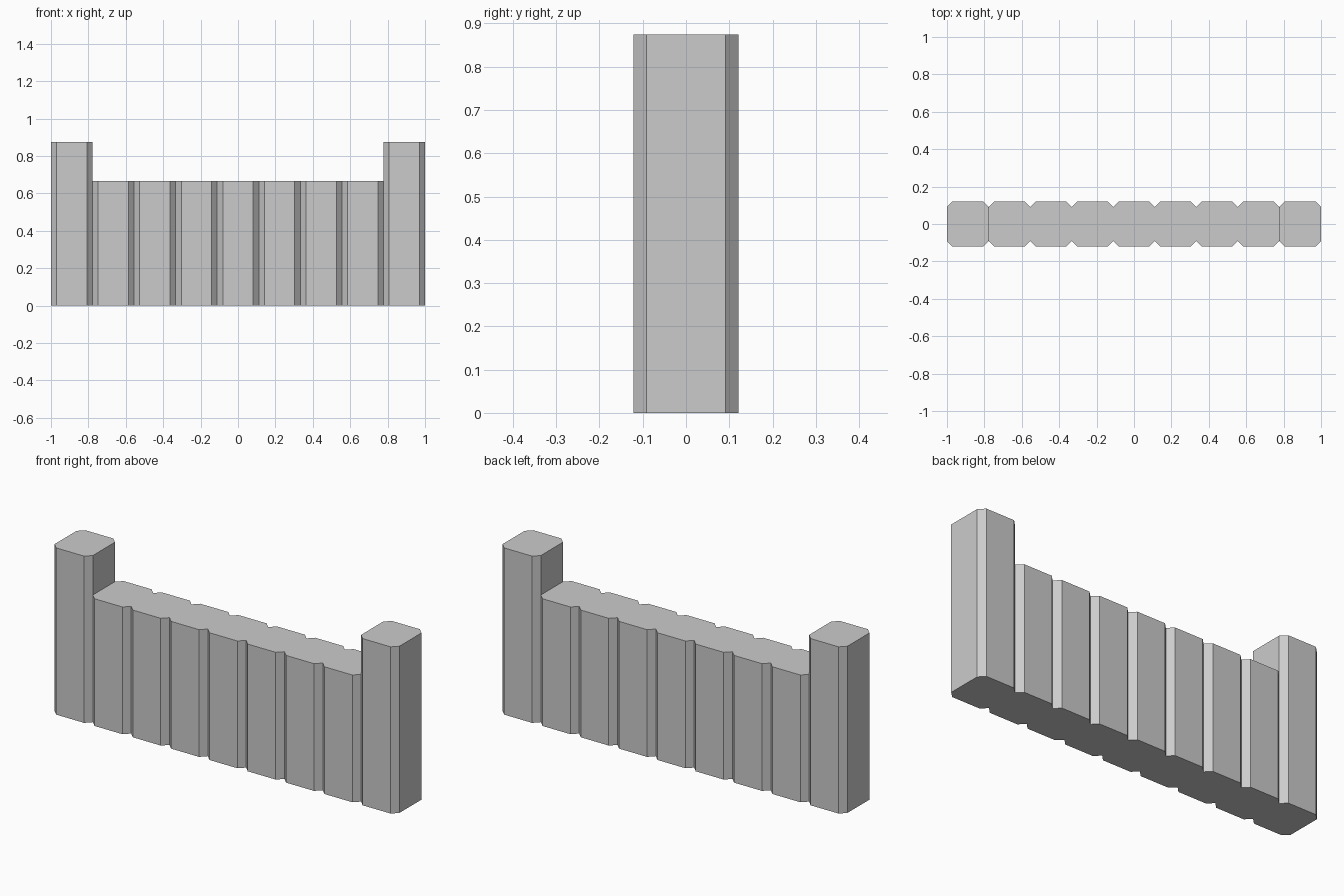
import bpy, bmesh

if "Cube" in bpy.data.objects:
    bpy.data.objects.remove(bpy.data.objects["Cube"])

COUNT = 9            # planks in the whole run
W = 2.0 / COUNT      # plank width
D = 0.121            # half depth
C = 0.03             # corner chamfer
LOW, HIGH = 0.667, 0.874


def plank_run(name, first, last, height):
    """Extrude the chamfered outline of planks first..last as one solid."""
    front = []
    for i in range(first, last + 1):
        x0, x1 = -1 + i * W, -1 + (i + 1) * W
        if i == first:
            front.append((x0, -D + C))
        front += [(x0 + C, -D), (x1 - C, -D), (x1, -D + C)]
    outline = front + [(x, -y) for x, y in reversed(front)]

    bm = bmesh.new()
    base = bm.faces.new([bm.verts.new((x, y, 0)) for x, y in outline])
    ext = bmesh.ops.extrude_face_region(bm, geom=[base], use_keep_orig=True)
    top = [v for v in ext["geom"] if isinstance(v, bmesh.types.BMVert)]
    bmesh.ops.translate(bm, verts=top, vec=(0, 0, height))
    bmesh.ops.recalc_face_normals(bm, faces=bm.faces)
    mesh = bpy.data.meshes.new(name)
    bm.to_mesh(mesh)
    bm.free()
    obj = bpy.data.objects.new(name, mesh)
    bpy.context.collection.objects.link(obj)
    return obj


# Low grooved wall between two taller end posts
plank_run("wall_planks", 1, COUNT - 2, LOW)
plank_run("left_post", 0, 0, HIGH)
plank_run("right_post", COUNT - 1, COUNT - 1, HIGH)
